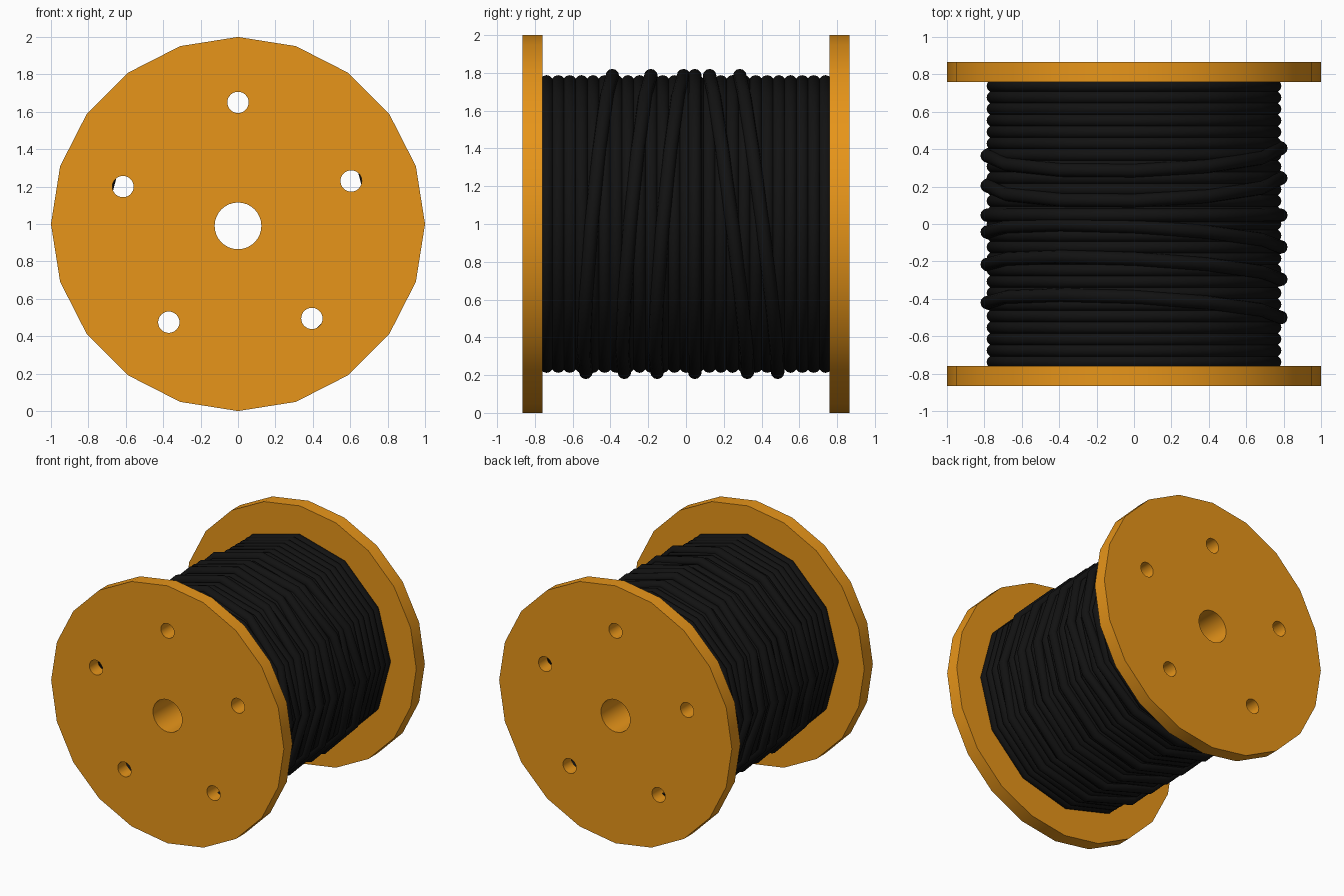
import bpy, bmesh
from math import sin, cos, pi, radians

if "Cube" in bpy.data.objects:
    bpy.data.objects.remove(bpy.data.objects["Cube"])

CZ = 1.0  # height of the spool axis


def material(name, rgb):
    m = bpy.data.materials.new(name)
    m.diffuse_color = (*rgb, 1)
    m.use_nodes = True
    m.node_tree.nodes["Principled BSDF"].inputs["Base Color"].default_value = m.diffuse_color
    return m


def make_object(name, bm, mat=None):
    bmesh.ops.recalc_face_normals(bm, faces=bm.faces)
    me = bpy.data.meshes.new(name)
    bm.to_mesh(me)
    bm.free()
    ob = bpy.data.objects.new(name, me)
    bpy.context.collection.objects.link(ob)
    if mat:
        me.materials.append(mat)
    return ob


def lathe(bm, profile, sides, x=0, z=CZ):
    """Closed solid turned about a y-parallel axis from (radius, y) points."""
    rings = [[bm.verts.new((x + r * cos(2 * pi * i / sides), y,
                            z + r * sin(2 * pi * i / sides)))
              for i in range(sides)] for r, y in profile]
    for a, b in zip(rings, rings[1:]):
        for i in range(sides):
            j = (i + 1) % sides
            bm.faces.new((a[i], a[j], b[j], b[i]))
    bm.faces.new(rings[0])
    bm.faces.new(rings[-1])


def wire_ring(bm, y, radius, thick, tilt_x=0, tilt_z=0, sides=12, minor=12):
    """One turn of cable; the tilts lean the loop along the axis."""
    rings = []
    for i in range(sides):
        a = 2 * pi * i / sides
        ring = []
        for k in range(minor):
            b = 2 * pi * k / minor
            r = radius + thick * cos(b)
            yy = y + thick * sin(b) + tilt_x * cos(a) + tilt_z * sin(a)
            ring.append(bm.verts.new((r * cos(a), yy, CZ + r * sin(a))))
        rings.append(ring)
    for i in range(sides):
        p, q = rings[i], rings[(i + 1) % sides]
        for k in range(minor):
            n = (k + 1) % minor
            bm.faces.new((p[k], p[n], q[n], q[k]))


orange = material("orange_paint", (0.8, 0.3, 0.01))
black = material("black_cable", (0.006, 0.006, 0.006))

# Spool: two flanges joined by a core
bm = bmesh.new()
lathe(bm, [(1, -0.865), (1, -0.76), (0.66, -0.76),
           (0.66, 0.76), (1, 0.76), (1, 0.865)], 20)
spool = make_object("spool", bm, orange)

# Axle hole and five bolt holes, cut right through
bm = bmesh.new()
for x, z, r in [(0, 0.99, 0.125), (0, 1.65, 0.057), (0.605, 1.23, 0.057),
                (0.395, 0.495, 0.057), (-0.37, 0.475, 0.057), (-0.615, 1.2, 0.057)]:
    lathe(bm, [(r, -1), (r, 1)], 32, x, z)
cutter = make_object("hole_cutter", bm, orange)
cutter.hide_render = True
mod = spool.modifiers.new("holes", 'BOOLEAN')
mod.operation = 'DIFFERENCE'
mod.solver = 'EXACT'
mod.object = cutter
bpy.context.view_layer.objects.active = spool
bpy.ops.object.modifier_apply(modifier=mod.name)
bpy.data.objects.remove(cutter)

# Inner layer of cable: neat rows side by side
bm = bmesh.new()
rows = 25
for i in range(rows):
    wire_ring(bm, -0.738 + 1.476 * i / (rows - 1), 0.752, 0.036)
cable = make_object("cable_rows", bm, black)

# Loose outer turns: (y centre, lean across x, lean across z)
bm = bmesh.new()
for y, tx, tz in [(0.385, 0.02, -0.10), (0.225, 0.02, -0.10), (0.047, 0, 0),
                  (-0.083, -0.04, 0.07), (-0.256, -0.04, 0.07), (-0.46, -0.04, 0.07)]:
    wire_ring(bm, y, 0.785, 0.036, tx, tz)
loose = make_object("cable_loose_turns", bm, black)

# Smooth rims and cable, crisp flange edges
for ob, angle in [(spool, 30), (cable, 40), (loose, 40)]:
    bpy.ops.object.select_all(action='DESELECT')
    ob.select_set(True)
    bpy.context.view_layer.objects.active = ob
    bpy.ops.object.shade_smooth_by_angle(angle=radians(angle))
